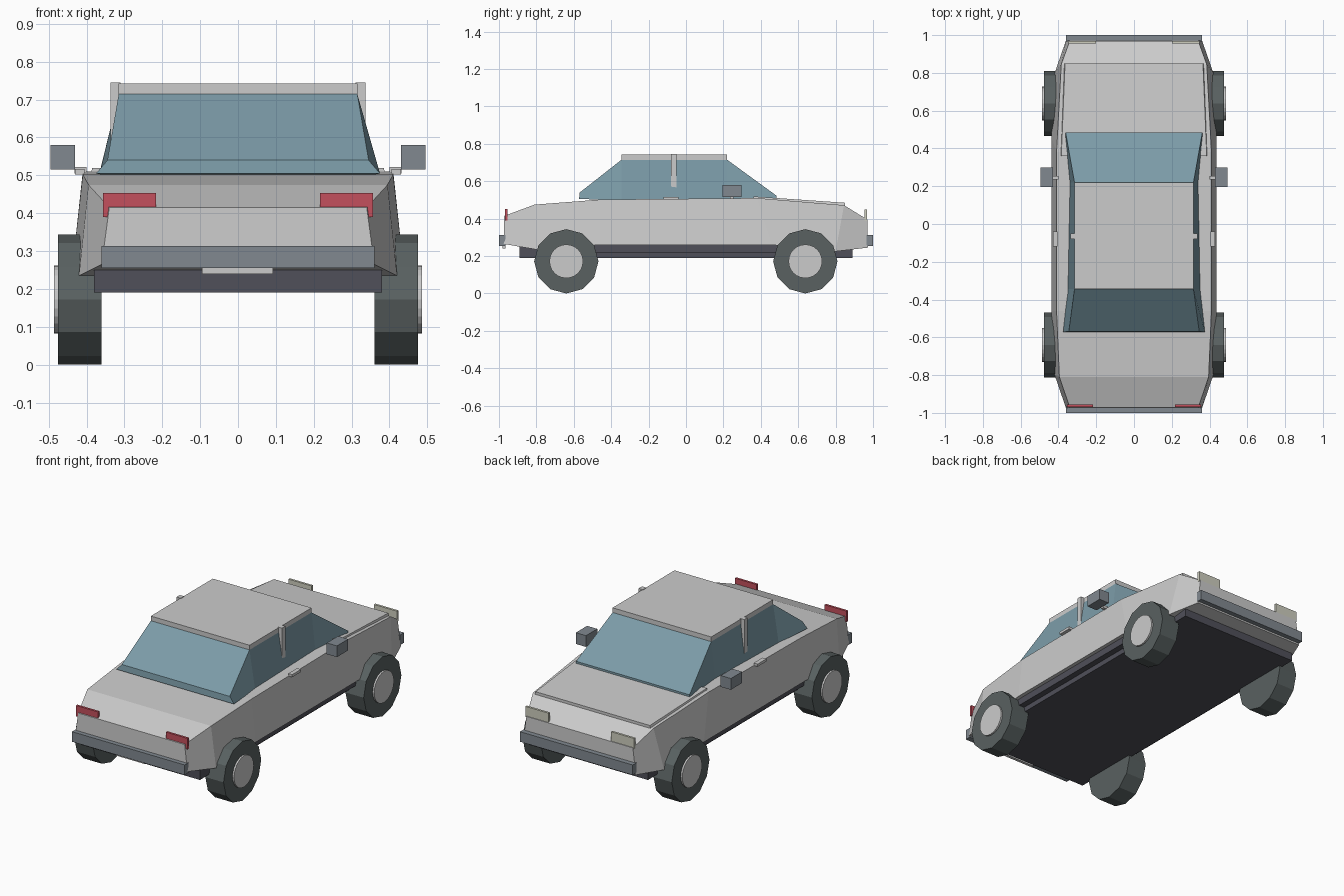
import bpy, bmesh
from math import pi
from mathutils import Matrix

if "Cube" in bpy.data.objects:
    bpy.data.objects.remove(bpy.data.objects["Cube"])


def material(name, r, g, b):
    m = bpy.data.materials.new(name)
    m.diffuse_color = (r, g, b, 1)
    m.use_nodes = True
    m.node_tree.nodes["Principled BSDF"].inputs["Base Color"].default_value = m.diffuse_color
    return m


GLASS = material("glass_blue", 0.20, 0.33, 0.39)
DARK = material("dark_trim", 0.22, 0.25, 0.28)
UNDER = material("underbody_dark", 0.08, 0.08, 0.10)
TYRE = material("tyre_rubber", 0.10, 0.12, 0.12)
RED = material("light_red", 0.55, 0.08, 0.11)
CREAM = material("light_cream", 0.62, 0.62, 0.52)
HUB = material("hub_silver", 0.75, 0.76, 0.78)


def finish(name, bm, mat=None):
    bmesh.ops.recalc_face_normals(bm, faces=bm.faces)
    me = bpy.data.meshes.new(name)
    bm.to_mesh(me)
    bm.free()
    if mat:
        me.materials.append(mat)
    ob = bpy.data.objects.new(name, me)
    bpy.context.collection.objects.link(ob)
    return ob


def loft(name, sections, mat=None):
    """Skin sections of (half width, y, z) points, each mirrored in x."""
    bm = bmesh.new()
    rings = []
    for sec in sections:
        pts = [(x, y, z) for x, y, z in sec] + [(-x, y, z) for x, y, z in reversed(sec)]
        rings.append([bm.verts.new(p) for p in pts])
    n = len(rings[0])
    for a, b in zip(rings, rings[1:]):
        for i in range(n):
            j = (i + 1) % n
            bm.faces.new((a[i], a[j], b[j], b[i]))
    bm.faces.new(rings[0])
    bm.faces.new(rings[-1])
    return finish(name, bm, mat)


def box(name, x, y, z, mat=None):
    """Box from (min, max) ranges."""
    bm = bmesh.new()
    bmesh.ops.create_cube(bm, size=1)
    for v in bm.verts:
        v.co = [(r[0] + r[1]) / 2 + c * (r[1] - r[0]) for r, c in zip((x, y, z), v.co)]
    return finish(name, bm, mat)


def pair(name, x, y, z, mat=None):
    """The same box on the right and left side."""
    box(name + "_right", x, y, z, mat)
    box(name + "_left", (-x[1], -x[0]), y, z, mat)


def disc(name, x0, x1, y, z, r, sides, mat):
    """Cylinder along x."""
    bm = bmesh.new()
    bmesh.ops.create_cone(bm, cap_ends=True, segments=sides, radius1=r, radius2=r,
                          depth=abs(x1 - x0),
                          matrix=Matrix.Translation(((x0 + x1) / 2, y, z)) @ Matrix.Rotation(pi / 2, 4, 'Y'))
    return finish(name, bm, mat)


# body shell: bottom point and top point per station
loft("body", [
    [(0.36, -0.975, 0.265), (0.34, -0.972, 0.415)],
    [(0.42, -0.80, 0.235), (0.395, -0.81, 0.475)],
    [(0.437, -0.46, 0.26), (0.41, -0.46, 0.502)],
    [(0.437, 0.46, 0.26), (0.41, 0.38, 0.51)],
    [(0.42, 0.80, 0.225), (0.385, 0.845, 0.472)],
    [(0.36, 0.972, 0.245), (0.34, 0.97, 0.395)],
])

# bonnet panel, slightly proud of the body
loft("bonnet", [
    [(0.39, 0.36, 0.50), (0.385, 0.36, 0.519)],
    [(0.37, 0.85, 0.465), (0.365, 0.85, 0.485)],
])

# underbody and sills
box("underbody", (-0.38, 0.38), (-0.89, 0.89), (0.19, 0.255), UNDER)
box("sill", (-0.415, 0.415), (-0.50, 0.50), (0.22, 0.265), UNDER)

# glasshouse: base, lip and roof line
loft("windows", [
    [(0.375, -0.572, 0.505), (0.345, -0.568, 0.54)],
    [(0.35, -0.345, 0.50), (0.315, -0.345, 0.715)],
    [(0.34, 0.22, 0.50), (0.315, 0.22, 0.715)],
    [(0.365, 0.485, 0.505), (0.362, 0.485, 0.522)],
], GLASS)

# roof and door pillars
box("roof", (-0.315, 0.315), (-0.345, 0.22), (0.71, 0.742))
pair("door_pillar", (0.31, 0.337), (-0.08, -0.05), (0.50, 0.745))

# door handles and mirrors
pair("door_handle", (0.405, 0.43), (-0.12, -0.04), (0.502, 0.517))
pair("mirror_stalk", (0.40, 0.432), (0.235, 0.255), (0.505, 0.522))
pair("mirror", (0.43, 0.495), (0.195, 0.298), (0.515, 0.58), DARK)

# bumpers and plate
box("tail_bumper", (-0.36, 0.36), (-1.0, -0.965), (0.255, 0.313), DARK)
box("nose_bumper", (-0.36, 0.36), (0.965, 1.0), (0.255, 0.313), DARK)
box("number_plate", (-0.095, 0.092), (-0.982, -0.965), (0.24, 0.30))

# lights
pair("tail_light", (0.217, 0.356), (-0.968, -0.955), (0.39, 0.453), RED)
pair("headlight", (0.20, 0.347), (0.955, 0.968), (0.39, 0.45), CREAM)

# wheels
for side, s in (("right", 1), ("left", -1)):
    for end, y in (("tail", -0.64), ("nose", 0.638)):
        disc(f"tyre_{end}_{side}", s * 0.36, s * 0.476, y, 0.172, 0.172, 12, TYRE)
        disc(f"hub_{end}_{side}", s * 0.45, s * 0.486, y, 0.172, 0.09, 24, HUB)
